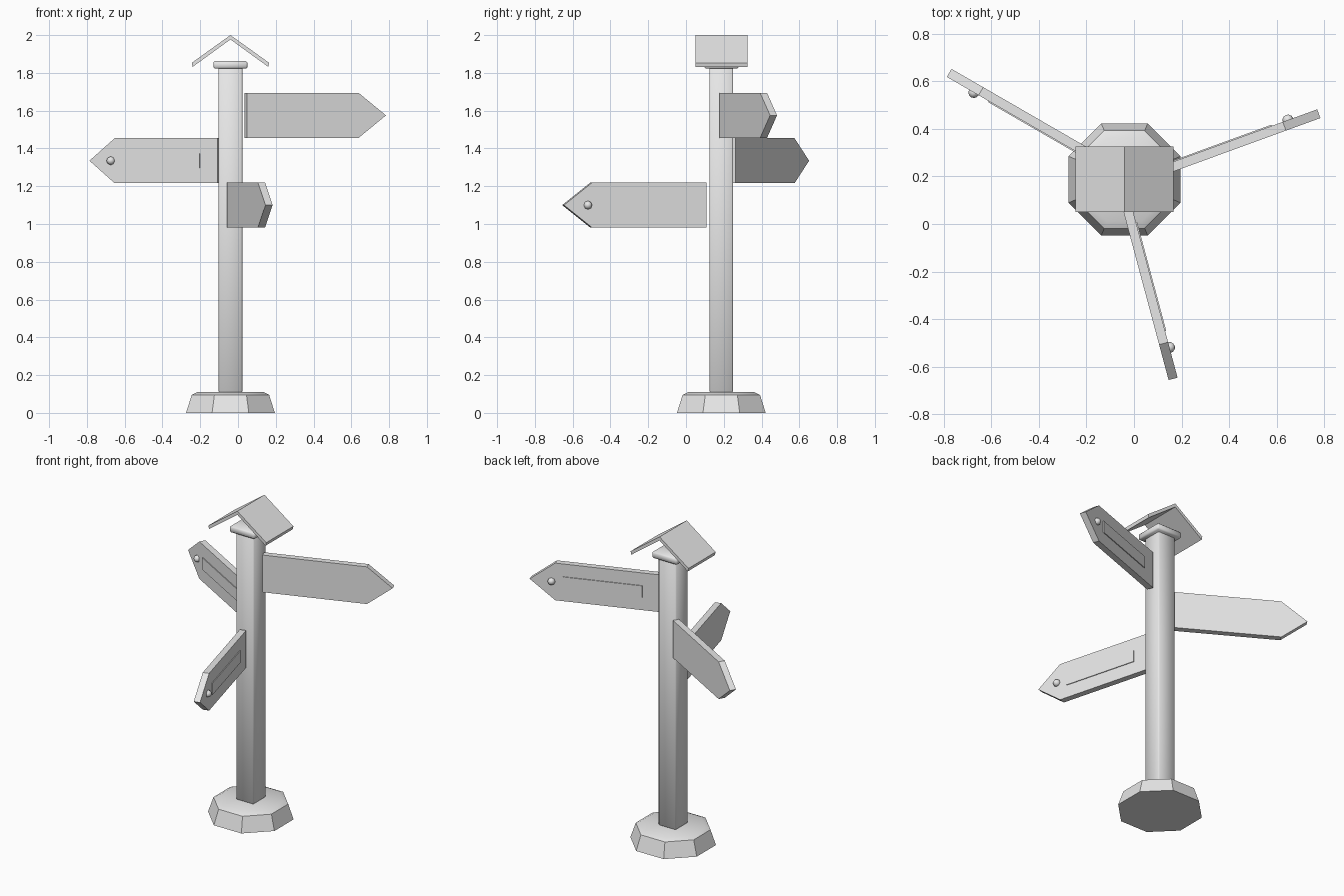
import bpy, bmesh, math
from mathutils import Matrix

if "Cube" in bpy.data.objects:
    bpy.data.objects.remove(bpy.data.objects["Cube"])

CX, CY = -0.04, 0.187          # post axis

grey = bpy.data.materials.new("plain grey")
grey.diffuse_color = (0.8, 0.8, 0.8, 1)
grey.use_nodes = True
grey.node_tree.nodes["Principled BSDF"].inputs["Base Color"].default_value = grey.diffuse_color


def finish(bm, name, matrix, smooth=None):
    bmesh.ops.recalc_face_normals(bm, faces=bm.faces)
    bm.transform(matrix)
    mesh = bpy.data.meshes.new(name)
    bm.to_mesh(mesh)
    bm.free()
    mesh.materials.append(grey)
    ob = bpy.data.objects.new(name, mesh)
    bpy.context.collection.objects.link(ob)
    if smooth:
        bpy.ops.object.select_all(action='DESELECT')
        ob.select_set(True)
        bpy.context.view_layer.objects.active = ob
        bpy.ops.object.shade_smooth_by_angle(angle=math.radians(smooth))
    return ob


def box(name, half, z0, z1, bevel):
    """Square block on the post axis with small chamfers."""
    bm = bmesh.new()
    bmesh.ops.create_cube(bm, size=1, matrix=Matrix.Translation((0, 0, (z0 + z1) / 2))
                          @ Matrix.Diagonal((2 * half, 2 * half, z1 - z0, 1)))
    bmesh.ops.bevel(bm, geom=bm.edges[:], offset=bevel, segments=1, affect='EDGES')
    return finish(bm, name, AXIS, 50)


def prism(name, profile, y0, y1, matrix):
    """Extrude an (x, z) outline along y."""
    bm = bmesh.new()
    face = bm.faces.new([bm.verts.new((x, y0, z)) for x, z in profile])
    ext = bmesh.ops.extrude_face_region(bm, geom=[face])
    verts = [g for g in ext["geom"] if isinstance(g, bmesh.types.BMVert)]
    bmesh.ops.translate(bm, verts=verts, vec=(0, y1 - y0, 0))
    return finish(bm, name, matrix)


AXIS = Matrix.Translation((CX, CY, 0))

# Octagonal foot with a sloped side and slightly domed top
bm = bmesh.new()
rings = []
for apothem, z in ((0.235, 0), (0.205, 0.095), (0.175, 0.11)):
    r = apothem / math.cos(math.pi / 8)
    rings.append([bm.verts.new((r * math.cos((i + .5) * math.pi / 4),
                                r * math.sin((i + .5) * math.pi / 4), z)) for i in range(8)])
for low, high in zip(rings, rings[1:]):
    for i in range(8):
        j = (i + 1) % 8
        bm.faces.new((low[i], low[j], high[j], high[i]))
bm.faces.new(rings[0])
bm.faces.new(rings[-1])
finish(bm, "base", AXIS, 35)

# Post and cap
box("post", 0.063, 0.108, 1.83, 0.007)
box("cap", 0.09, 1.822, 1.863, 0.008)

# Folded roof sheet
prism("roof", [(0, 2.0), (0.205, 1.853), (0.2, 1.832), (0, 1.977), (-0.2, 1.832), (-0.205, 1.853)],
      -0.137, 0.138, AXIS)

# Three pointed boards, each with a raised panel and a bolt on its left side
for label, angle, z in (("upper", 20, 1.575), ("middle", 150, 1.335), ("lower", -75, 1.1)):
    place = Matrix.Translation((CX, CY, z)) @ Matrix.Rotation(math.radians(angle), 4, 'Z')
    prism(label + "_sign", [(0.08, -0.119), (0.708, -0.119), (0.862, 0), (0.708, 0.119), (0.08, 0.119)],
          -0.039, 0, place)
    prism(label + "_panel", [(0.185, -0.038), (0.66, -0.038), (0.66, 0.038), (0.185, 0.038)],
          -0.002, 0.005, place)
    bm = bmesh.new()
    bmesh.ops.create_uvsphere(bm, u_segments=8, v_segments=6, radius=0.023)
    finish(bm, label + "_bolt", place @ Matrix.Translation((0.731, 0, 0))
           @ Matrix.Rotation(math.pi / 2, 4, 'X'), 60)
